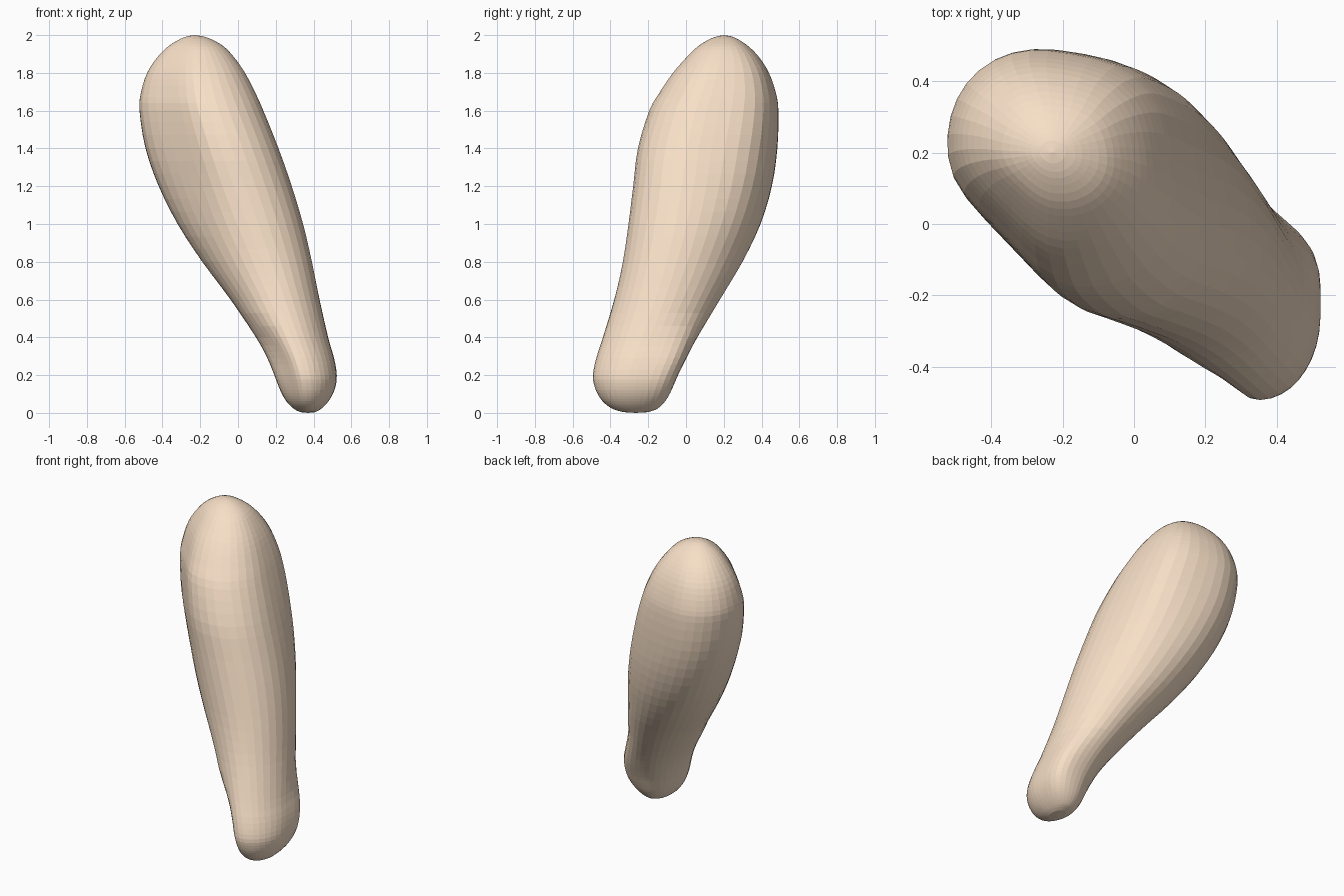
import bpy, bmesh, math

if "Cube" in bpy.data.objects:
    bpy.data.objects.remove(bpy.data.objects["Cube"])

SIDES = 36
STEPS = 3

# Sections up the limb: z, x min, x max, y min, y max, diagonal skew
sections = [
    (0.004, 0.33, 0.41, -0.33, -0.20, 0.0),
    (0.02, 0.298, 0.438, -0.385, -0.155, 0.0),
    (0.05, 0.265, 0.47, -0.43, -0.12, 0.02),
    (0.09, 0.238, 0.497, -0.462, -0.092, 0.04),
    (0.14, 0.215, 0.516, -0.484, -0.068, 0.05),
    (0.20, 0.192, 0.522, -0.493, -0.042, 0.05),
    (0.29, 0.155, 0.508, -0.475, 0.002, 0.04),
    (0.40, 0.095, 0.477, -0.44, 0.06, 0.0),
    (0.60, -0.04, 0.432, -0.38, 0.18, -0.10),
    (0.80, -0.19, 0.392, -0.335, 0.30, -0.19),
    (1.00, -0.32, 0.345, -0.305, 0.395, -0.23),
    (1.20, -0.42, 0.285, -0.28, 0.455, -0.25),
    (1.40, -0.49, 0.215, -0.255, 0.484, -0.25),
    (1.60, -0.522, 0.135, -0.195, 0.490, -0.22),
    (1.70, -0.514, 0.09, -0.138, 0.475, -0.2),
    (1.80, -0.482, 0.038, -0.07, 0.44, -0.18),
    (1.88, -0.43, -0.018, 0.0, 0.39, -0.16),
    (1.94, -0.37, -0.075, 0.062, 0.332, -0.13),
    (1.98, -0.305, -0.145, 0.128, 0.272, -0.1),
    (1.995, -0.265, -0.192, 0.17, 0.234, -0.05),
]


def spline(a, b, c, d, t):
    """Catmull-Rom blend of whole sections."""
    return [0.5 * (2 * q + (r - p) * t + (2 * p - 5 * q + 4 * r - s) * t * t
                   + (3 * q - p - 3 * r + s) * t ** 3)
            for p, q, r, s in zip(a, b, c, d)]


def smooth_sections(keys):
    result = []
    last = len(keys) - 1
    for i in range(last):
        a, d = keys[max(i - 1, 0)], keys[min(i + 2, last)]
        for k in range(STEPS):
            result.append(spline(a, keys[i], keys[i + 1], d, k / STEPS))
    return result + [keys[last]]


def fullness(z):
    """Extra flesh on the back-right side: at the swell and a little at the foot."""
    if z > 0.8:
        return 0.045 * math.sin(math.pi * ((z - 0.8) / 1.2) ** 1.5)
    return 0.03 * math.sin(math.pi * z / 0.5) if z < 0.5 else 0.0


def add_ring(bm, section):
    """Skewed ellipse filling the section's x and y range, fuller on one side."""
    z, x0, x1, y0, y1, skew = section
    lag = math.asin(skew) / 2
    ring = []
    for i in range(SIDES):
        a = 2 * math.pi * i / SIDES
        shift = fullness(z) * max(0.0, math.sin(2 * a)) ** 2
        x = (x0 + x1) / 2 + (x1 - x0) / 2 * math.cos(a - lag) + 0.8 * shift
        y = (y0 + y1) / 2 + (y1 - y0) / 2 * math.sin(a + lag) + 0.6 * shift
        ring.append(bm.verts.new((x, y, z)))
    return ring


# Limb skin
bm = bmesh.new()
rings = [add_ring(bm, s) for s in smooth_sections(sections)]
for low, high in zip(rings, rings[1:]):
    for i in range(SIDES):
        j = (i + 1) % SIDES
        bm.faces.new((low[i], low[j], high[j], high[i]))

# Rounded ends
for ring, tip in ((rings[0], (0.37, -0.265, 0.0)), (rings[-1], (-0.23, 0.2, 2.0))):
    pole = bm.verts.new(tip)
    for i in range(SIDES):
        bm.faces.new((ring[i], ring[(i + 1) % SIDES], pole))
bmesh.ops.recalc_face_normals(bm, faces=bm.faces)

mesh = bpy.data.meshes.new("limb")
bm.to_mesh(mesh)
bm.free()
limb = bpy.data.objects.new("limb", mesh)
bpy.context.collection.objects.link(limb)

# Pale skin colour
skin = bpy.data.materials.new("skin")
skin.diffuse_color = (0.93, 0.74, 0.57, 1)
skin.use_nodes = True
skin.node_tree.nodes["Principled BSDF"].inputs["Base Color"].default_value = skin.diffuse_color
mesh.materials.append(skin)
